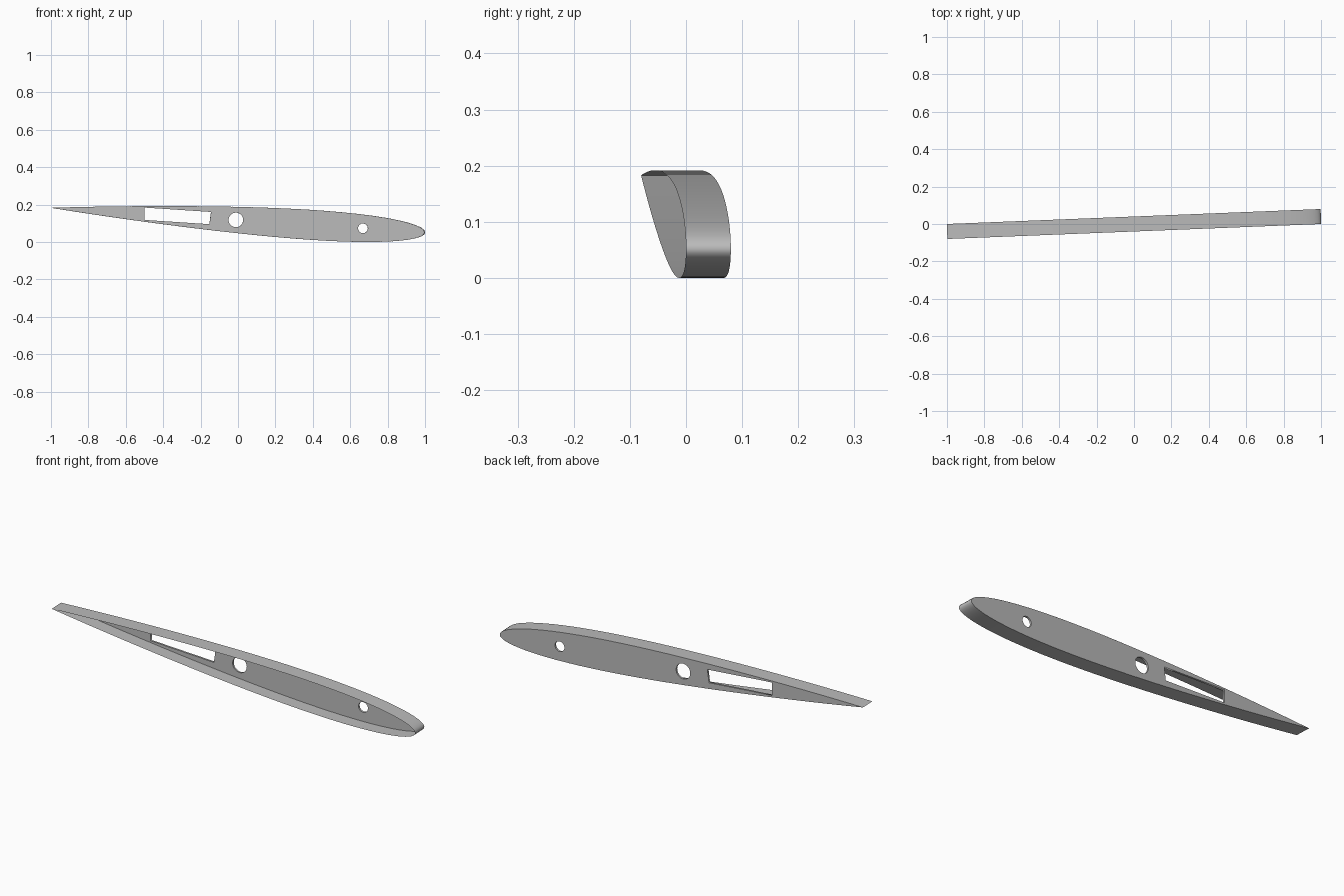
import bpy, math
from mathutils import Matrix

cube = bpy.data.objects.get("Cube")
if cube:
    bpy.data.objects.remove(cube, do_unlink=True)

DEPTH, WEB = 0.08, 0.01          # rib width and web plate thickness
TE_Z, LE_Z = 0.184, 0.053        # chord heights at the trailing and leading ends
YAW = math.atan2(0.08, 2)

grey = bpy.data.materials.new("plain grey")
grey.use_nodes = True
grey.diffuse_color = (0.5, 0.5, 0.5, 1)
grey.node_tree.nodes["Principled BSDF"].inputs["Base Color"].default_value = (0.5, 0.5, 0.5, 1)


def chord_z(x):
    return TE_Z + (LE_Z - TE_Z) * (x + 1) / 2


def half_thickness(c):
    # symmetric 8 percent section, c runs from nose to tail
    return 0.8 * (0.2969 * math.sqrt(c) - 0.126 * c - 0.3516 * c**2
                  + 0.2843 * c**3 - 0.1036 * c**4)


def section(inset=1.0, n=48):
    stations = [(1 - math.cos(math.pi * i / n)) / 2 for i in range(n + 1)]
    pts = [(1 - 2 * c, half_thickness(c), 1) for c in reversed(stations)]
    pts += [(1 - 2 * c, half_thickness(c), -1) for c in stations[1:-1]]
    return [(x * inset, chord_z(x * inset) + s * t * inset) for x, t, s in pts]


def circle(x, r, n=32):
    return [(x + r * math.cos(math.tau * i / n),
             chord_z(x) + r * math.sin(math.tau * i / n)) for i in range(n)]


def finish(obj):
    obj.matrix_world = Matrix.Rotation(YAW, 4, 'Z') @ obj.matrix_world
    obj.data.materials.clear()
    obj.data.materials.append(grey)
    bpy.ops.object.select_all(action='DESELECT')
    obj.select_set(True)
    bpy.context.view_layer.objects.active = obj


# Thin skin strip around the section
outline = section()
floor = min(z for x, z in outline)
n = len(outline)
verts = [(x, y, z - floor) for y in (-DEPTH / 2, DEPTH / 2) for x, z in outline]
faces = [(i, (i + 1) % n, n + (i + 1) % n, n + i) for i in range(n)]
mesh = bpy.data.meshes.new("skin")
mesh.from_pydata(verts, [], faces)
mesh.flip_normals()
skin = bpy.data.objects.new("skin", mesh)
bpy.context.collection.objects.link(skin)
finish(skin)
bpy.ops.object.shade_smooth_by_angle(angle=math.radians(40))

# Web plate closing the back, with a slot and two round holes
slot = [(x, chord_z(x) + dz) for x, dz in
        ((-0.5, -0.032), (-0.152, -0.032), (-0.143, 0.034), (-0.5, 0.034))]
curve = bpy.data.curves.new("web", 'CURVE')
curve.dimensions = '2D'
curve.fill_mode = 'BOTH'
curve.extrude = WEB / 2
for loop in (section(0.999), slot, circle(-0.01, 0.039), circle(0.67, 0.026)):
    spline = curve.splines.new('POLY')
    spline.points.add(len(loop) - 1)
    spline.use_cyclic_u = True
    for p, (x, z) in zip(spline.points, loop):
        p.co = (x, z - floor, 0, 1)
web = bpy.data.objects.new("web", curve)
bpy.context.collection.objects.link(web)
web.matrix_world = (Matrix.Translation((0, (DEPTH - WEB) / 2, 0))
                    @ Matrix.Rotation(math.pi / 2, 4, 'X'))
finish(web)
bpy.ops.object.convert(target='MESH')
